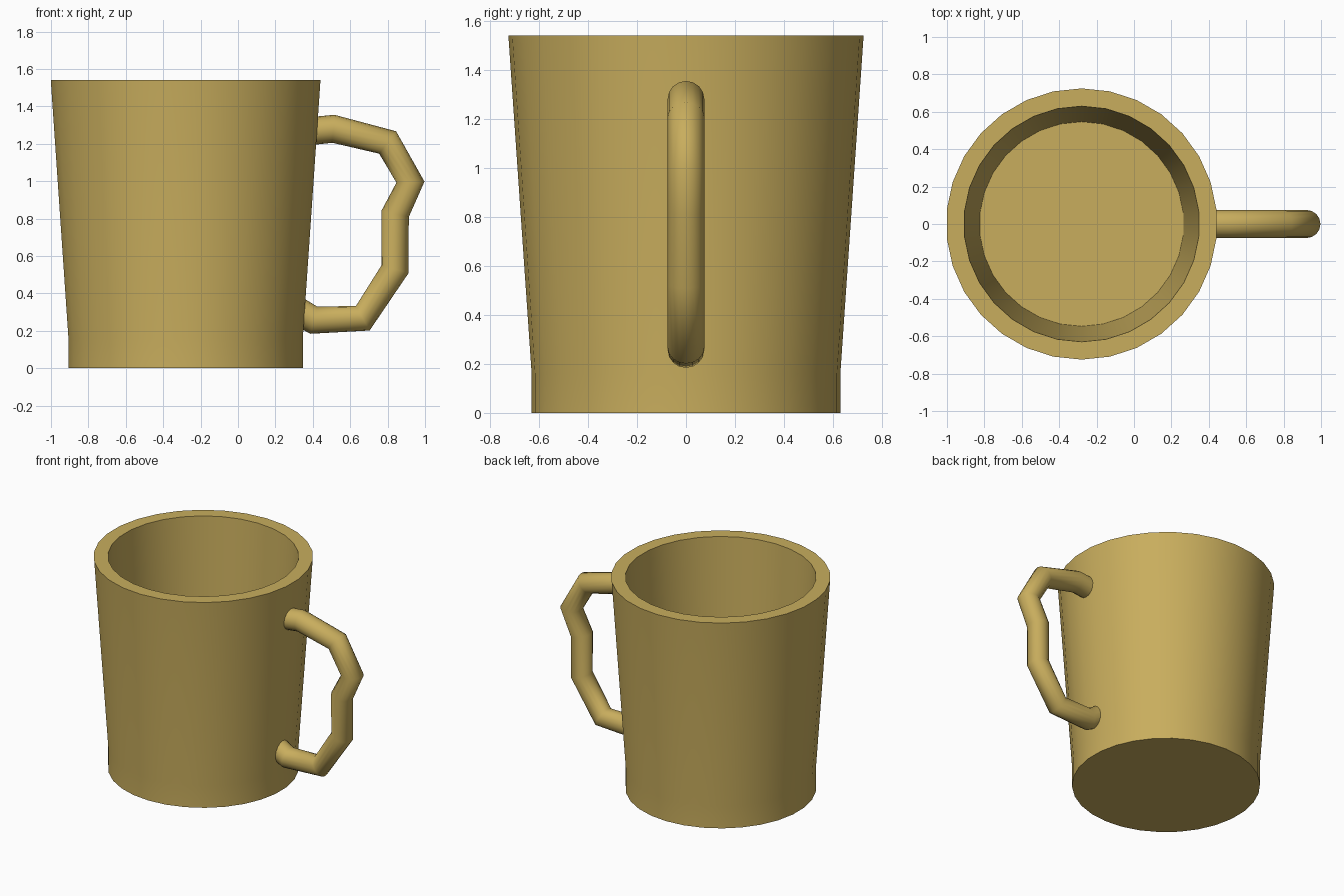
import bpy, bmesh, math

if "Cube" in bpy.data.objects:
    bpy.data.objects.remove(bpy.data.objects["Cube"])

SIDES = 30
CENTRE_X = -0.28


def lathe(name, profile, sides, cx):
    """Revolve a (radius, z) profile; the first and last rings are capped."""
    bm = bmesh.new()
    rings = []
    for r, z in profile:
        ring = []
        for i in range(sides):
            a = math.pi / 2 + 2 * math.pi * i / sides
            ring.append(bm.verts.new((cx + r * math.cos(a), r * math.sin(a), z)))
        rings.append(ring)
    for a, b in zip(rings, rings[1:]):
        for i in range(sides):
            j = (i + 1) % sides
            bm.faces.new((a[i], a[j], b[j], b[i]))
    bm.faces.new(rings[0][::-1])
    bm.faces.new(rings[-1])
    bmesh.ops.recalc_face_normals(bm, faces=bm.faces[:])
    mesh = bpy.data.meshes.new(name)
    bm.to_mesh(mesh)
    bm.free()
    obj = bpy.data.objects.new(name, mesh)
    bpy.context.collection.objects.link(obj)
    return obj


clay = bpy.data.materials.new("tan_clay")
clay.diffuse_color = (0.58, 0.42, 0.11, 1)
clay.use_nodes = True
clay.node_tree.nodes["Principled BSDF"].inputs["Base Color"].default_value = clay.diffuse_color

# Cup: straight foot, flared outer wall, flat rim, tapered inside and floor
cup = lathe("cup_body", [(0.63, 0), (0.63, 0.16), (0.725, 1.54),
                         (0.63, 1.54), (0.547, 0.16)], SIDES, CENTRE_X)
cup.data.materials.append(clay)
bpy.context.view_layer.objects.active = cup
cup.select_set(True)
bpy.ops.object.shade_smooth_by_angle(angle=math.radians(30))

# Handle: round tube along an angular path, ends buried in the wall
path = [(0.36, 1.265), (0.51, 1.28), (0.80, 1.207), (0.922, 0.995), (0.84, 0.825),
        (0.84, 0.53), (0.667, 0.267), (0.405, 0.257), (0.32, 0.305)]
curve = bpy.data.curves.new("handle", 'CURVE')
curve.dimensions = '3D'
curve.bevel_depth = 0.075
curve.bevel_resolution = 6
curve.use_fill_caps = True
spline = curve.splines.new('POLY')
spline.points.add(len(path) - 1)
for point, (x, z) in zip(spline.points, path):
    point.co = (x, 0, z, 1)
spline.use_smooth = True
curve.materials.append(clay)
handle = bpy.data.objects.new("handle", curve)
bpy.context.collection.objects.link(handle)
